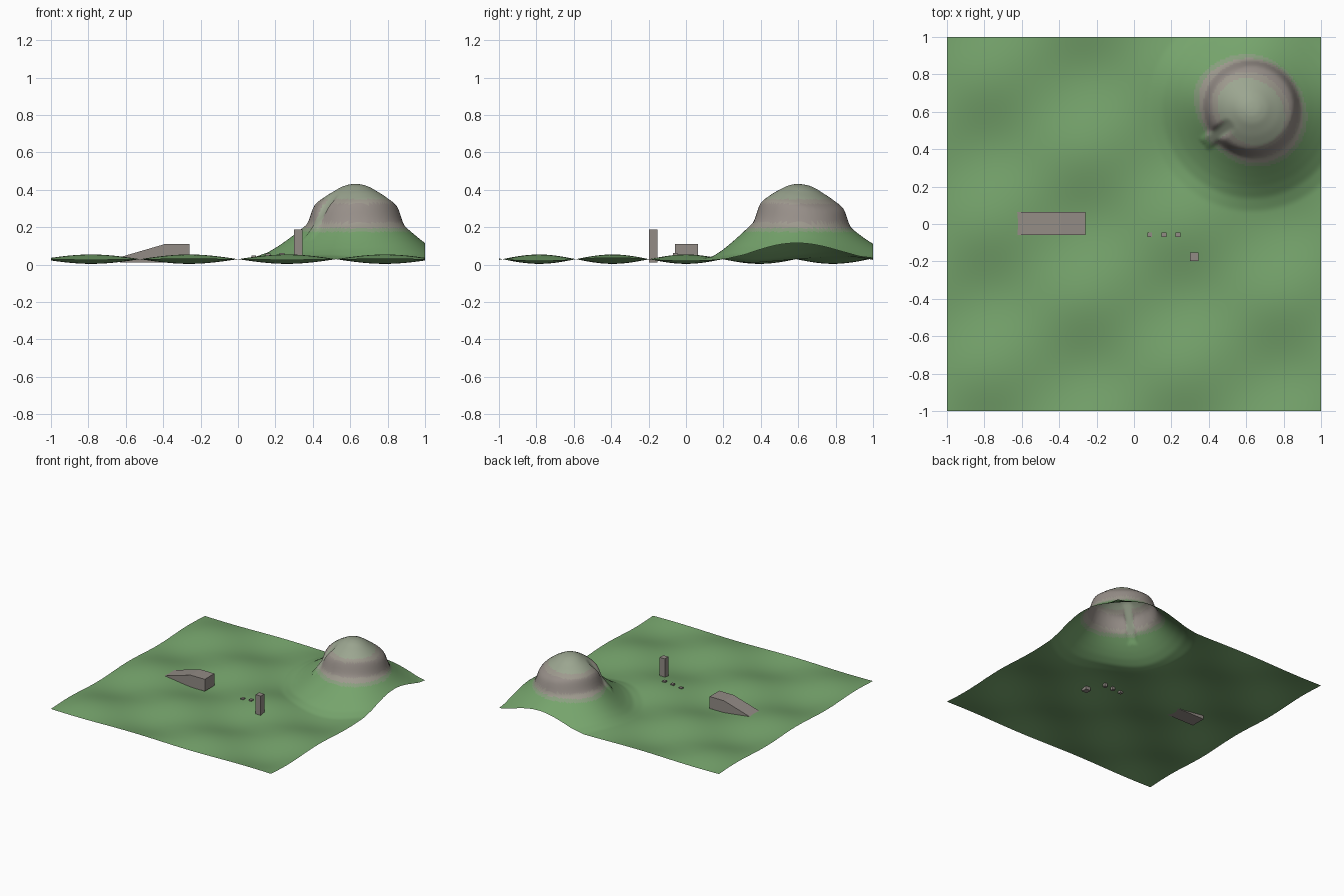
import bpy, bmesh, math

cube = bpy.data.objects.get("Cube")
if cube:
    bpy.data.objects.remove(cube, do_unlink=True)


def material(name, rgb):
    m = bpy.data.materials.new(name)
    m.use_nodes = True
    m.diffuse_color = (*rgb, 1)
    bsdf = m.node_tree.nodes["Principled BSDF"]
    bsdf.inputs["Base Color"].default_value = (*rgb, 1)
    bsdf.inputs["Roughness"].default_value = 0.9
    return m


GRASS = material("grass_green", (0.18, 0.37, 0.15))
MOSS = material("mossy_green", (0.25, 0.35, 0.21))
PALE = material("pale_rock", (0.34, 0.32, 0.27))
ROCK = material("grey_brown_rock", (0.31, 0.275, 0.25))
SAGE = material("sage_cap", (0.33, 0.38, 0.28))
STONE = material("grey_stone", (0.29, 0.26, 0.235))


def finish(name, bm, mats):
    mesh = bpy.data.meshes.new(name)
    bm.to_mesh(mesh)
    bm.free()
    for m in mats:
        mesh.materials.append(m)
    obj = bpy.data.objects.new(name, mesh)
    bpy.context.collection.objects.link(obj)
    return obj


# Hill silhouette as (radius, height above the plain)
HILL_X, HILL_Y, PLAIN, RIPPLE = 0.63, 0.62, 0.029, 0.025
PROFILE = [(0, .405), (.04, .401), (.08, .386), (.15, .342), (.21, .297),
           (.232, .27), (.252, .19), (.275, .165), (.33, .118), (.37, .087),
           (.42, .052), (.48, .018), (.55, 0)]


def profile(r):
    r = abs(r)
    for (r0, z0), (r1, z1) in zip(PROFILE, PROFILE[1:]):
        if r <= r1:
            return z0 + (z1 - z0) * (r - r0) / (r1 - r0)
    return 0


def gully(x, y):
    """Strength of the sloping path through the cliff, and distance along it."""
    dx, dy = x - HILL_X, y - HILL_Y
    a = math.radians(217)
    along = dx * math.cos(a) + dy * math.sin(a)
    across = dy * math.cos(a) - dx * math.sin(a)
    inside = 0.13 < along < 0.32
    return (math.exp(-(across / 0.035) ** 4) if inside else 0), along


def height(x, y):
    r = math.hypot(x - HILL_X, y - HILL_Y)
    hill = sum(profile(r + d) for d in (-.01, 0, .01)) / 3
    w, along = gully(x, y)
    ramp = 0.355 - (along - 0.13) * 1.16
    hill += (ramp - hill) * w
    return PLAIN + RIPPLE * math.sin(6 * x) * math.cos(8 * y) + hill


# Rippled ground with the hill raised out of it
bm = bmesh.new()
bmesh.ops.create_grid(bm, x_segments=200, y_segments=200, size=1)
for v in bm.verts:
    v.co.z = height(v.co.x, v.co.y)
BANDS = [(0.175, 0), (0.195, 1), (0.225, 2), (0.325, 3), (0.35, 2), (1, 4)]
for f in bm.faces:
    c = f.calc_center_median()
    f.material_index = next(i for top, i in BANDS if c.z < top)
    if f.material_index in (2, 3) and gully(c.x, c.y)[0] > 0.6:
        f.material_index = 4
    f.smooth = True
finish("ground", bm, [GRASS, MOSS, PALE, ROCK, SAGE])


def prism(name, outline, y0, y1):
    """Extrude an x-z outline from y0 to y1."""
    bm = bmesh.new()
    face = bm.faces.new([bm.verts.new((x, y0, z)) for x, z in outline])
    out = bmesh.ops.extrude_face_region(bm, geom=[face])
    for v in out["geom"]:
        if isinstance(v, bmesh.types.BMVert):
            v.co.y = y1
    bmesh.ops.recalc_face_normals(bm, faces=bm.faces)
    return finish(name, bm, [STONE])


def block(name, x, y, width, z0, z1):
    h = width / 2
    prism(name, [(x - h, z0), (x + h, z0), (x + h, z1), (x - h, z1)], y - h, y + h)


# Loading ramp
prism("stone_ramp", [(-.63, .012), (-.26, .012), (-.26, .11), (-.39, .11),
                     (-.63, .04)], -.06, .065)

# Standing pillar and stepping stones
block("stone_pillar", .322, -.175, .047, .01, .187)
for i, top in enumerate((.048, .058, .062)):
    block(f"stepping_stone_{i + 1}", .085 + .075 * i, -.057, .025, .025, top)
